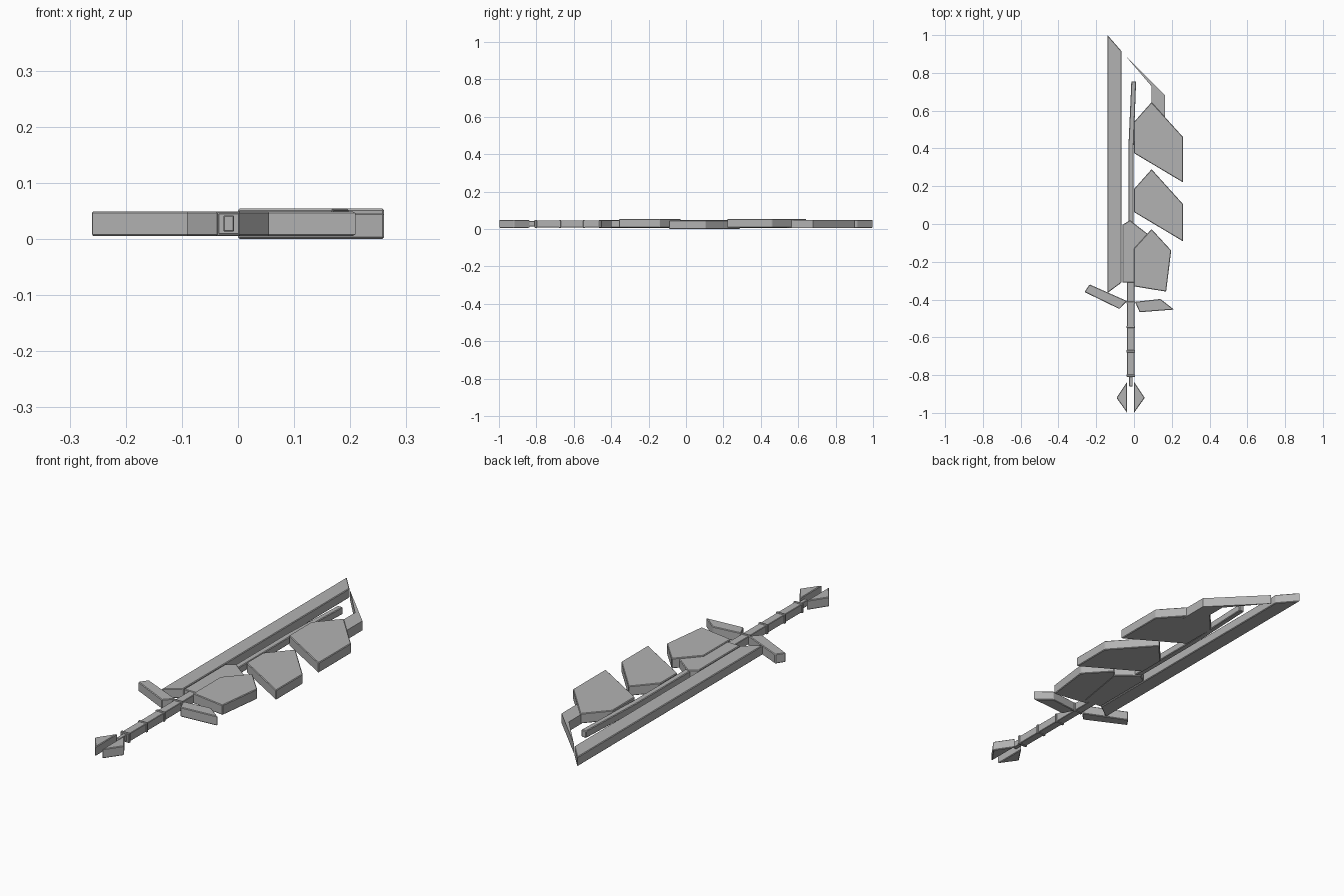
import bpy
import bmesh

cube = bpy.data.objects.get("Cube")
if cube:
    bpy.data.objects.remove(cube, do_unlink=True)

steel = bpy.data.materials.new("plain grey")
steel.use_nodes = True
GREY = (0.45, 0.45, 0.45, 1)
steel.diffuse_color = GREY
steel.node_tree.nodes["Principled BSDF"].inputs["Base Color"].default_value = GREY


def plate(name, outline, bottom=0.005, top=0.049, bevel=0.003):
    """Extrude a flat outline upward and chamfer its edges."""
    bm = bmesh.new()
    face = bm.faces.new([bm.verts.new((x, y, bottom)) for x, y in outline])
    new = bmesh.ops.extrude_face_region(bm, geom=[face])["geom"]
    bmesh.ops.translate(bm, vec=(0, 0, top - bottom),
                        verts=[v for v in new if isinstance(v, bmesh.types.BMVert)])
    bmesh.ops.recalc_face_normals(bm, faces=bm.faces)
    mesh = bpy.data.meshes.new(name)
    bm.to_mesh(mesh)
    bm.free()
    mesh.materials.append(steel)
    obj = bpy.data.objects.new(name, mesh)
    bpy.context.collection.objects.link(obj)
    if bevel:
        mod = obj.modifiers.new("chamfer", "BEVEL")
        mod.width = bevel
        mod.segments = 1
    return obj


def bar(name, x0, x1, y0, y1, bottom, top, bevel=0.002):
    return plate(name, [(x0, y0), (x1, y0), (x1, y1), (x0, y1)], bottom, top, bevel)


# Long straight cutting edge and the hooked tip
plate("blade_edge", [(-0.14, 1.0), (-0.14, -0.365), (-0.066, -0.31), (-0.066, 0.915)])
plate("blade_tip", [(-0.053, 0.9), (0.092, 0.73), (0.092, 0.60), (0.165, 0.54),
                    (0.165, 0.68)], bevel=0)

# Three overlapping feather plates
plate("upper_feather", [(0.093, 0.645), (0, 0.54), (0, 0.375), (0.26, 0.22),
                        (0.26, 0.46)], 0.007, 0.054)
plate("middle_feather", [(0.093, 0.29), (0, 0.185), (0, 0.063), (0.26, -0.092),
                         (0.26, 0.105)], 0.0, 0.046)
plate("lower_feather", [(0.093, -0.027), (0, -0.13), (0, -0.33), (0.17, -0.358),
                        (0.197, -0.14)], 0.007, 0.054)

# Slightly bent core rod and its socket
plate("core_rod", [(-0.014, 0.755), (-0.03, 0.40), (-0.03, 0.0), (-0.002, 0.0),
                   (-0.002, 0.40), (0.011, 0.755)], 0.01, 0.044)
plate("socket", [(-0.022, 0.02), (-0.062, -0.005), (-0.062, -0.31), (0.03, -0.31),
                 (0.072, -0.052)])

# Cross guard
plate("right_guard", [(-0.235, -0.32), (-0.262, -0.36), (-0.077, -0.45), (-0.037, -0.408)])
plate("left_guard", [(0.005, -0.412), (0.03, -0.467), (0.212, -0.453), (0.14, -0.397)])

# Grip with raised rings, and the pin below it
bar("grip", -0.036, 0.002, -0.81, -0.3, 0.008, 0.046)
for i in range(4):
    y = -0.803 + i * 0.129
    bar(f"grip_ring_{i + 1}", -0.04, 0.006, y - 0.006, y + 0.006, 0.005, 0.049)
bar("pommel_pin", -0.026, -0.007, -0.86, -0.8, 0.013, 0.042)

# Split diamond pommel, mirrored about the grip axis
for name, side in (("right_pommel", -1), ("left_pommel", 1)):
    plate(name, [(-0.018 + side * x, y) for x, y in
                 ((0.018, -0.835), (0.018, -1.0), (0.075, -0.92))])
